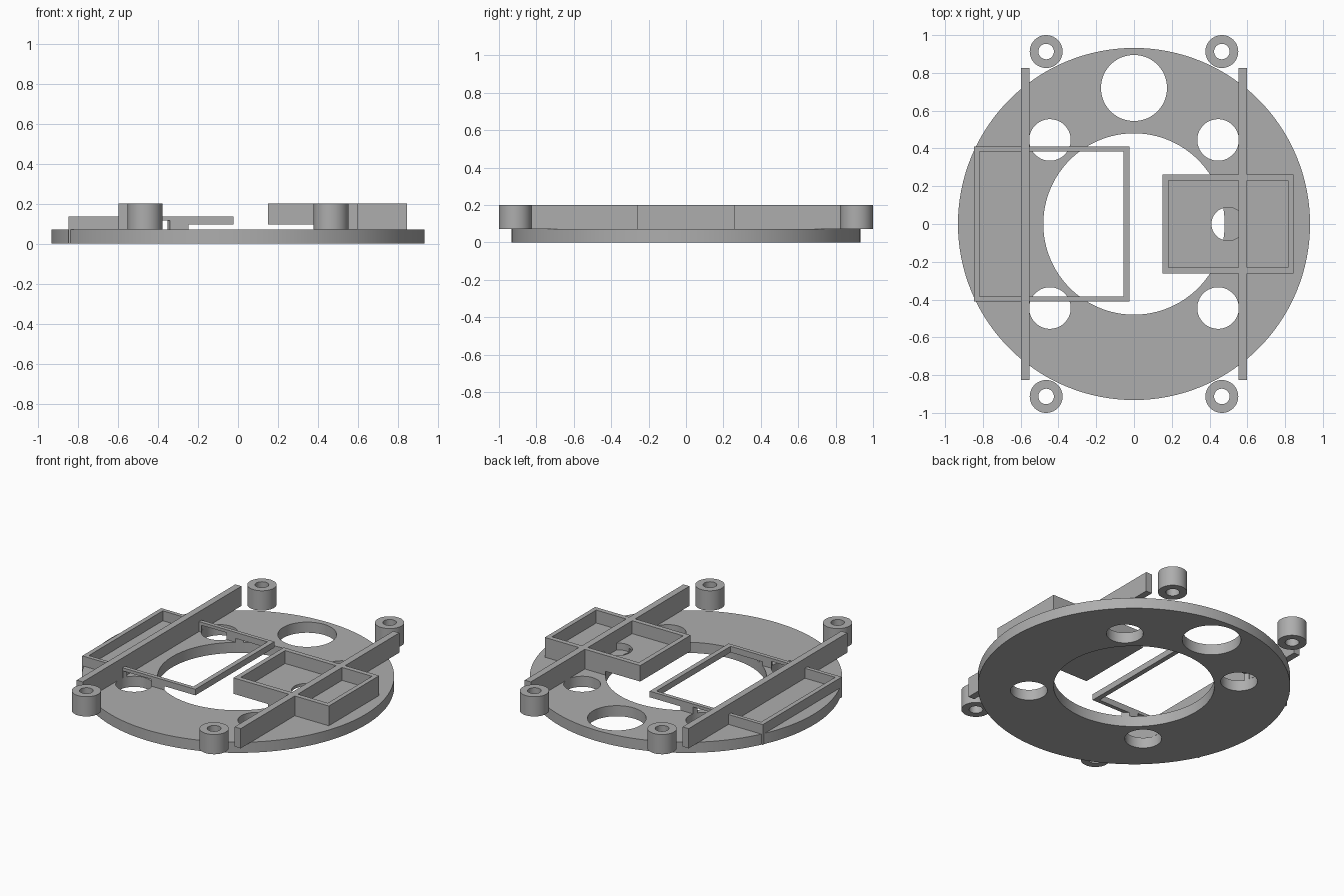
import bpy
import math

default = bpy.data.objects.get("Cube")
if default:
    bpy.data.objects.remove(default, do_unlink=True)

grey = bpy.data.materials.new("plain grey")
grey.use_nodes = True
COLOUR = (0.42, 0.42, 0.42, 1)
grey.diffuse_color = COLOUR
grey.node_tree.nodes["Principled BSDF"].inputs["Base Color"].default_value = COLOUR

PLATE_TOP = 0.07
RAIL_TOP = 0.2


def box(name, x, y, z):
    """Box from three (low, high) ranges."""
    centre = [(a + b) / 2 for a, b in (x, y, z)]
    bpy.ops.mesh.primitive_cube_add(size=1, location=centre)
    ob = bpy.context.object
    ob.name = name
    ob.scale = [b - a for a, b in (x, y, z)]
    bpy.ops.object.transform_apply(location=True, rotation=False, scale=True)
    ob.data.materials.append(grey)
    return ob


def cylinder(name, x, y, radius, z, sides=64):
    bpy.ops.mesh.primitive_cylinder_add(
        vertices=sides, radius=radius, depth=z[1] - z[0],
        location=(x, y, (z[0] + z[1]) / 2))
    ob = bpy.context.object
    ob.name = name
    bpy.ops.object.transform_apply(location=True, rotation=False, scale=False)
    ob.data.materials.append(grey)
    return ob


def cut(target, *cutters):
    """Subtract each cutter from the target and remove the cutter."""
    for cutter in cutters:
        cutter.hide_render = True
        mod = target.modifiers.new("cut", "BOOLEAN")
        mod.operation = "DIFFERENCE"
        mod.solver = "EXACT"
        mod.object = cutter
        bpy.context.view_layer.objects.active = target
        bpy.ops.object.modifier_apply(modifier=mod.name)
        bpy.data.objects.remove(cutter, do_unlink=True)


def finish(ob):
    bpy.ops.object.select_all(action="DESELECT")
    ob.select_set(True)
    bpy.context.view_layer.objects.active = ob
    bpy.ops.object.shade_smooth_by_angle(angle=math.radians(30))


def centre_bore():
    return cylinder("bore", 0, 0, 0.48, (-0.1, 0.095), 128)


def side_bores(signs):
    return [cylinder("bore", sx * 0.445, sy * 0.445, 0.11, (-0.1, 0.115))
            for sx in signs for sy in (-1, 1)]


# Round base plate with its openings
plate = cylinder("base_plate", 0, 0, 0.932, (0, PLATE_TOP), 128)
cut(plate, centre_bore(), cylinder("bore", 0, 0.72, 0.175, (-0.1, 0.3)),
    *side_bores((-1, 1)))
finish(plate)

# Open frame on the right, cleared where the bores pass under it
frame = box("open_frame", (-0.847, -0.023), (-0.411, 0.411), (0.001, 0.135))
cut(frame, box("inside", (-0.817, -0.055), (-0.385, 0.385), (-0.1, 0.3)),
    centre_bore(), *side_bores((-1,)))
finish(frame)

# Tray on the left with a shallow floor and a round hole in it
tray = box("tray", (0.15, 0.845), (-0.262, 0.262), (0.06, RAIL_TOP))
cut(tray, box("inside", (0.182, 0.815), (-0.23, 0.23), (0.115, 0.3)),
    centre_bore(), cylinder("hole", 0.498, 0, 0.088, (-0.1, 0.3)))
finish(tray)

# Two long rails and four hollow posts
for sx, side in ((-1, "right"), (1, "left")):
    box(side + "_rail", sorted((sx * 0.553, sx * 0.597)), (-0.825, 0.825),
        (PLATE_TOP, RAIL_TOP))
    for sy, end in ((-1, "front"), (1, "back")):
        x, y = sx * 0.465, sy * 0.913
        post = cylinder(f"{end}_{side}_post", x, y, 0.087, (PLATE_TOP, RAIL_TOP))
        cut(post, cylinder("bore", x, y, 0.041, (-0.1, 0.3)))
        finish(post)
